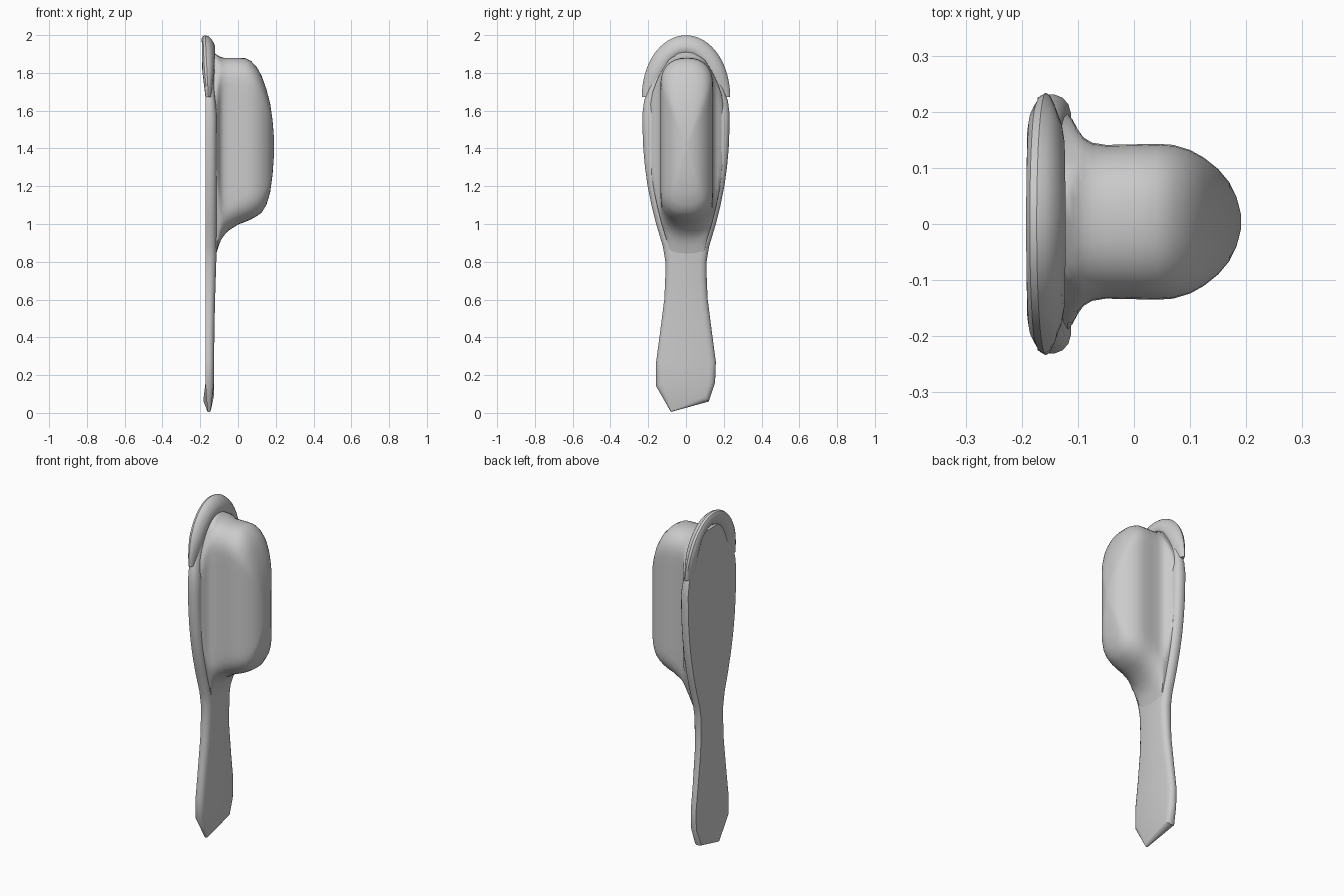
import bpy, bmesh, math

if "Cube" in bpy.data.objects:
    bpy.data.objects.remove(bpy.data.objects["Cube"])

def interp(table, v):
    for (a, fa), (b, fb) in zip(table, table[1:]):
        if v <= b:
            t = max(0.0, (v - a) / (b - a))
            return fa + (fb - fa) * t
    return table[-1][1]

def loft(name, rings, paired_caps=False):
    """Skin closed rings of points; cap with quads across the ring or with an ngon."""
    bm = bmesh.new()
    vs = [[bm.verts.new(p) for p in r] for r in rings]
    n = len(vs[0])
    for a, b in zip(vs, vs[1:]):
        for i in range(n):
            j = (i + 1) % n
            bm.faces.new((a[i], a[j], b[j], b[i]))
    for r in (vs[0], vs[-1]):
        if paired_caps:
            for i in range(n // 2 - 1):
                bm.faces.new((r[i], r[i + 1], r[n - 2 - i], r[n - 1 - i]))
        else:
            bm.faces.new(r)
    bmesh.ops.recalc_face_normals(bm, faces=bm.faces)
    me = bpy.data.meshes.new(name)
    bm.to_mesh(me)
    bm.free()
    ob = bpy.data.objects.new(name, me)
    bpy.context.collection.objects.link(ob)
    bpy.ops.object.select_all(action='DESELECT')
    ob.select_set(True)
    bpy.context.view_layer.objects.active = ob
    bpy.ops.object.shade_smooth_by_angle(angle=math.radians(35))
    return ob

# Handle and paddle plate: uneven cut at the foot, symmetric above
sides = [(0.158, 0.27), (0.138, 0.42), (0.115, 0.6), (0.11, 0.7), (0.109, 0.8),
         (0.122, 0.88), (0.158, 1.0), (0.183, 1.1), (0.203, 1.2), (0.217, 1.3),
         (0.226, 1.4), (0.23, 1.5), (0.231, 1.58), (0.222, 1.65), (0.195, 1.73),
         (0.165, 1.8), (0.12, 1.87), (0.055, 1.91)]
left = [(-0.08, 0.005), (-0.16, 0.145)] + [(-y, z) for y, z in sides]
right = [(0.12, 0.06), (0.154, 0.16)] + sides
outline = left + right[::-1]
front_x = [(0, -0.128), (0.5, -0.125), (0.8, -0.115), (1.0, -0.112), (1.6, -0.112), (1.7, -0.125), (2, -0.13)]

def inset(pts, d):
    out, n = [], len(pts)
    for i, (y, z) in enumerate(pts):
        y0, z0 = pts[i - 1]
        y1, z1 = pts[(i + 1) % n]
        ty, tz = y1 - y0, z1 - z0
        k = d / math.hypot(ty, tz)
        out.append((y + tz * k, z - ty * k))
    return out

rings = []
for t, d in [(0, 0.006), (0.15, 0.001), (0.5, 0.0), (0.75, 0.006), (0.92, 0.018), (1, 0.035)]:
    ring = []
    for (y, z), (y0, z0) in zip(inset(outline, d), outline):
        x = -0.172 + t * (interp(front_x, z0) + 0.172)
        if z0 < 0.03:                       # foot tip thins to an edge
            x, y, z = -0.155 + (x + 0.155) * 0.4, y0, z0 + d * 0.2
        elif z0 < 0.1:
            x -= 0.012 * (1 - t)
        ring.append((x, y, z))
    rings.append(ring)
loft("handle_plate", rings, True)

# Raised block, flaring softly into the plate
width_at = [(0.6, 0.08)] + [(z, y - 0.025) for y, z in sides[4:]]
levels = [(-0.14, 0.198, 0.76, 1.92), (-0.118, 0.192, 0.83, 1.9), (-0.11, 0.183, 0.86, 1.895),
          (-0.1, 0.164, 0.89, 1.888), (-0.09, 0.15, 0.915, 1.884), (-0.075, 0.141, 0.938, 1.88),
          (-0.05, 0.137, 0.965, 1.88), (0, 0.138, 0.997, 1.88),
          (0.04, 0.139, 1.012, 1.878), (0.07, 0.137, 1.025, 1.862), (0.1, 0.128, 1.042, 1.83),
          (0.125, 0.114, 1.06, 1.785), (0.15, 0.094, 1.1, 1.715), (0.17, 0.07, 1.165, 1.64),
          (0.183, 0.043, 1.26, 1.55), (0.191, 0.012, 1.37, 1.45)]
rings = []
for x, w, lo, hi in levels:
    ring = []
    cap = min(w * 1.05, (hi - lo) / 2 * 0.9)
    for top in (True, False):
        for i in range(17):
            a = math.pi * i / 16 + (0 if top else math.pi)
            c, s = math.cos(a), math.sin(a)
            y = w * math.copysign(abs(c) ** 0.85, c)
            z = (hi - cap if top else lo + cap) + cap * math.copysign(abs(s) ** 0.85, s)
            lim = interp(width_at, z) if x < -0.07 else 1
            ring.append((x, max(-lim, min(lim, y)) + 0.004, z))
    # extra rows along the long sides let the flare follow the plate outline
    def side(y_sign, z0, z1):
        row = []
        for i in range(1, 10):
            z = z0 + (z1 - z0) * i / 10
            lim = min(w, interp(width_at, z)) if x < -0.07 else w
            row.append((x, y_sign * lim + 0.004, z))
        return row
    rings.append(ring[:17] + side(-1, hi - cap, lo + cap) + ring[17:] + side(1, lo + cap, hi - cap))
loft("raised_block", rings)

# Rounded hood around the top of the paddle
rings = []
N = 32
for i in range(N + 1):
    a = math.pi * i / N
    c, s = math.cos(a), math.sin(a)
    cy, cz = 0.187 * c, 1.672 + 0.28 * s
    ny, nz = c * 0.28, s * 0.187
    l = math.hypot(ny, nz)
    ny, nz = ny / l, nz / l
    thick = 0.016 + 0.016 * min(1, s * 2.0)
    ring = []
    for k in range(14):
        b = 2 * math.pi * k / 14
        r = 0.047 * math.cos(b)
        x = -0.157 + thick * math.sin(b) - 0.35 * r * s
        ring.append((x, cy + ny * r, cz + nz * r))
    rings.append(ring)
loft("top_hood", rings)
